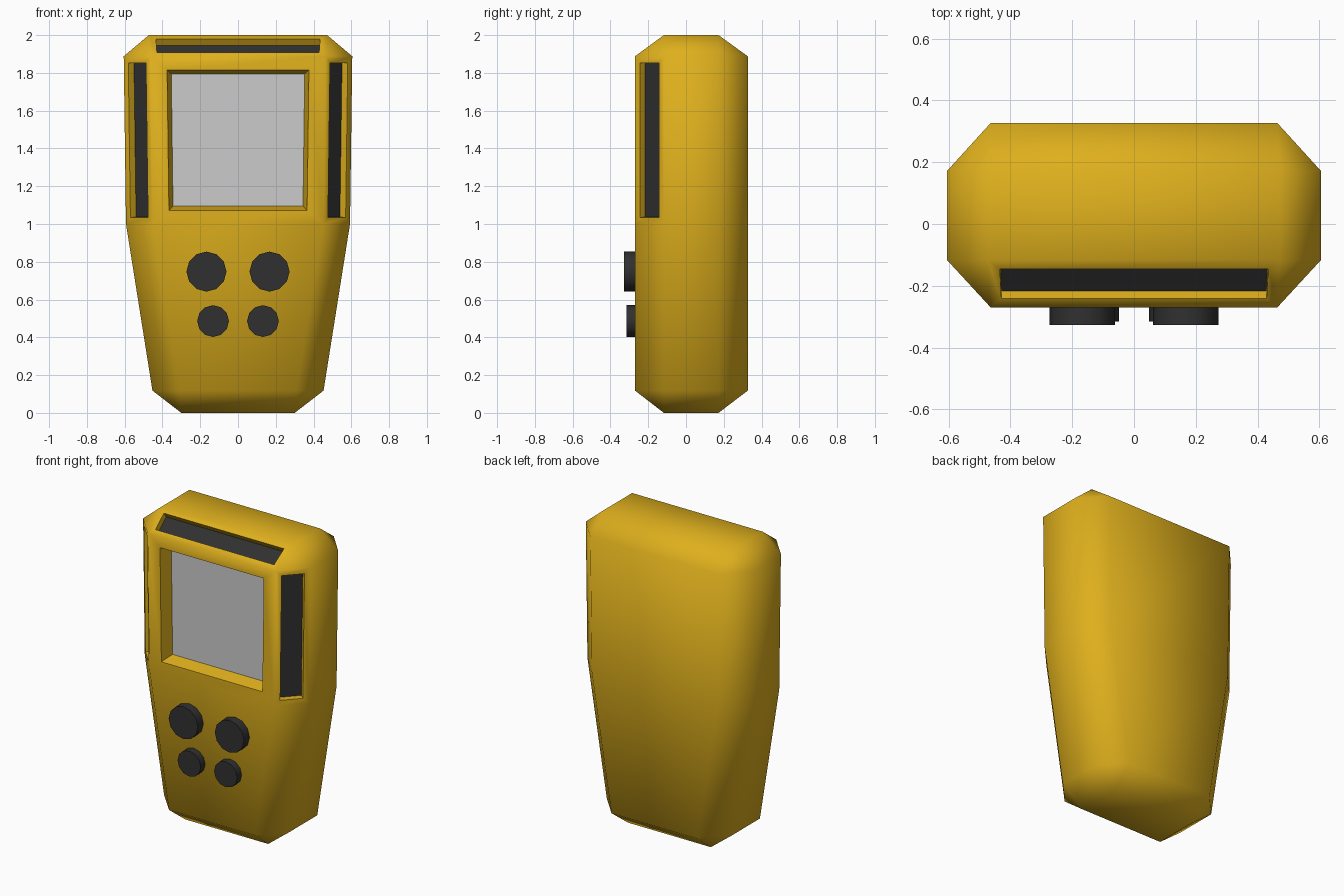
import bpy, bmesh, math
from mathutils import Vector, Matrix

if "Cube" in bpy.data.objects:
    bpy.data.objects.remove(bpy.data.objects["Cube"])


def material(name, rgb):
    m = bpy.data.materials.new(name)
    m.diffuse_color = (*rgb, 1)
    m.use_nodes = True
    m.node_tree.nodes["Principled BSDF"].inputs["Base Color"].default_value = m.diffuse_color
    return m


YELLOW = material("yellow_shell", (0.73, 0.43, 0.012))
DARK = material("dark_rubber", (0.03, 0.03, 0.03))


def add_object(name, bm, mat=None, smooth=None):
    me = bpy.data.meshes.new(name)
    bm.to_mesh(me)
    bm.free()
    ob = bpy.data.objects.new(name, me)
    bpy.context.collection.objects.link(ob)
    if mat:
        me.materials.append(mat)
    if smooth:
        bpy.context.view_layer.objects.active = ob
        ob.select_set(True)
        bpy.ops.object.shade_smooth_by_angle(angle=math.radians(smooth))
        ob.select_set(False)
    return ob


# Shell: chamfered cross-sections (z, side half-width, front half-width, depth, is_cap)
Y0, Y1 = -0.117, 0.172          # flat part of the side
DEPTH = 0.327
FRONT = -0.27
levels = [(0.0, 0.30, 0.30, True), (0.118, 0.453, 0.31, False),
          (1.0, 0.593, 0.452, False), (1.888, 0.605, 0.464, False),
          (2.0, 0.472, 0.472, True)]
bm = bmesh.new()
rings = []
for z, hw, fw, cap in levels:
    f, b = (Y0, Y1) if cap else (FRONT, DEPTH)
    half = [(fw, f), (hw, Y0), (hw, Y1), (fw, b)]
    pts = half + [(-x, y) for x, y in reversed(half)]
    rings.append([bm.verts.new((x, y, z)) for x, y in pts])
for lo, hi in zip(rings, rings[1:]):
    for i in range(8):
        j = (i + 1) % 8
        bm.faces.new((lo[i], lo[j], hi[j], hi[i]))
bm.faces.new(rings[-1])
bm.faces.new(list(reversed(rings[0])))
bmesh.ops.remove_doubles(bm, verts=bm.verts[:], dist=0.0005)
bmesh.ops.recalc_face_normals(bm, faces=bm.faces[:])


def recess(name, near, rim, slope, depth, mat, x_scale=1.0):
    """Inset the face nearest a point, sink it, and split its floor into a panel."""
    near = Vector(near)
    face = min(bm.faces, key=lambda f: (f.calc_center_median() - near).length)
    bmesh.ops.inset_region(bm, faces=[face], thickness=rim, use_even_offset=True)
    for v in face.verts:
        v.co.x *= x_scale
    face.normal_update()
    n = face.normal.copy()
    bmesh.ops.inset_region(bm, faces=[face], thickness=slope, use_even_offset=True)
    for v in face.verts:
        v.co -= n * depth
    panel = bmesh.new()
    panel.faces.new([panel.verts.new(v.co) for v in face.verts])
    bmesh.ops.delete(bm, geom=[face], context='FACES_ONLY')
    add_object(name, panel, mat)


# Screen and grip strips
recess("screen", (0, FRONT, 1.444), 0.072, 0.022, 0.085, None, 0.96)
for side, s in (("left", -1), ("right", 1)):
    recess("side_grip_" + side, (s * 0.53, -0.19, 1.444), 0.035, 0.001, 0.04, DARK)
recess("top_grip", (0, -0.19, 1.944), 0.036, 0.001, 0.04, DARK)
add_object("shell", bm, YELLOW, smooth=65)


# Buttons
def button(name, x, z, r, y_front):
    b = bmesh.new()
    y_back = FRONT + 0.02
    bmesh.ops.create_cone(b, cap_ends=True, segments=12, radius1=r, radius2=r,
                          depth=y_back - y_front,
                          matrix=Matrix.Translation((x, (y_back + y_front) / 2, z))
                          @ Matrix.Rotation(math.pi / 2, 4, 'X'))
    add_object(name, b, DARK, smooth=40)


for side, s in (("left", -1), ("right", 1)):
    button("upper_button_" + side, s * 0.167, 0.748, 0.106, -0.327)
    button("lower_button_" + side, s * 0.132, 0.486, 0.084, -0.316)
